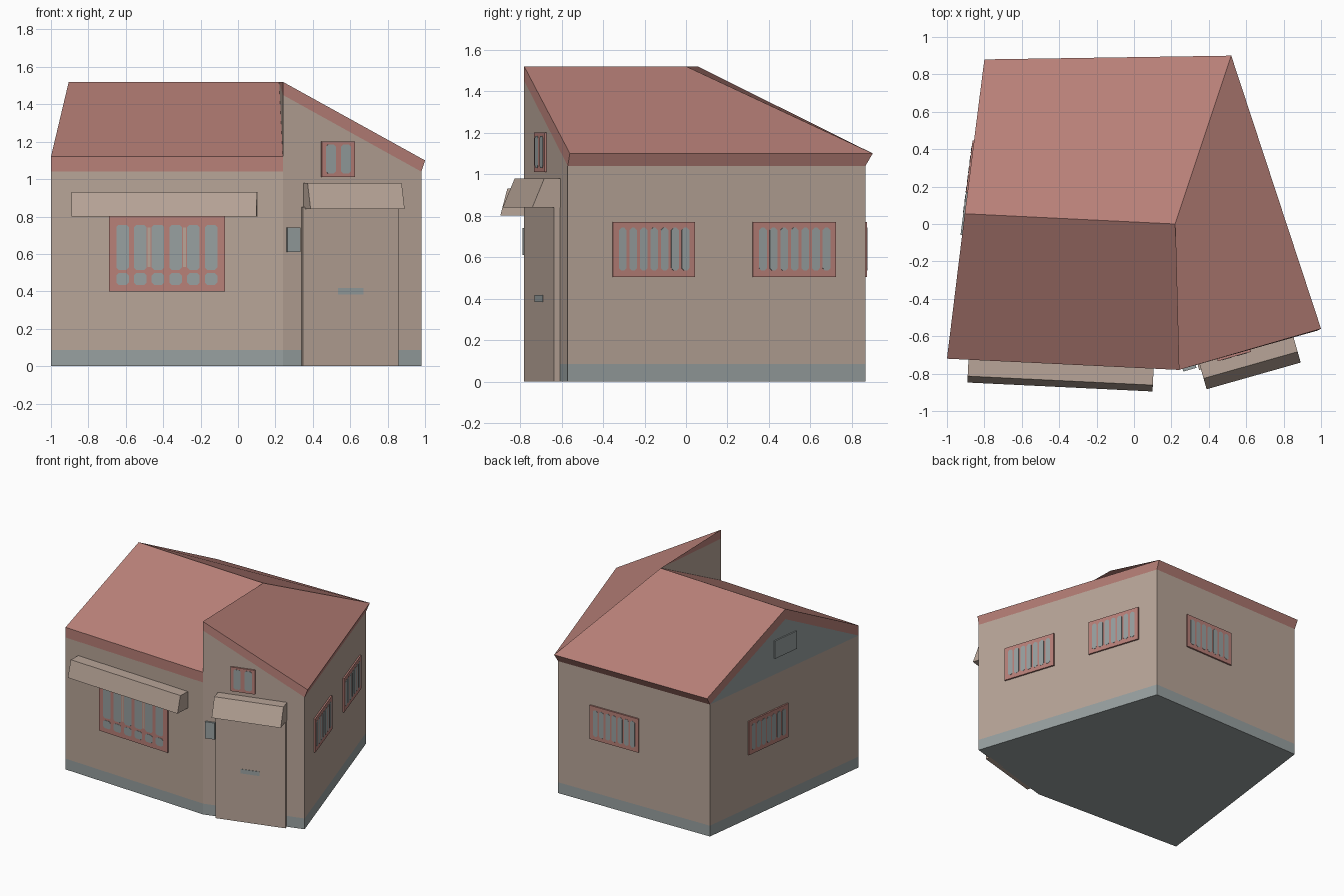
import bpy, bmesh
from mathutils import Vector

cube = bpy.data.objects.get("Cube")
if cube:
    bpy.data.objects.remove(cube)


def material(name, rgb):
    lin = [((c / 255 + 0.055) / 1.055) ** 2.4 for c in rgb] + [1]
    m = bpy.data.materials.new(name)
    m.use_nodes = True
    m.diffuse_color = lin
    m.node_tree.nodes["Principled BSDF"].inputs["Base Color"].default_value = lin
    return m


PLASTER = material("plaster", (184, 165, 152))
RED = material("roof_red", (184, 128, 120))
GREY = material("blue_grey", (152, 160, 160))


def finish(name, bm, mats):
    bmesh.ops.recalc_face_normals(bm, faces=bm.faces)
    me = bpy.data.meshes.new(name)
    bm.to_mesh(me)
    bm.free()
    for m in mats:
        me.materials.append(m)
    ob = bpy.data.objects.new(name, me)
    bpy.context.collection.objects.link(ob)


# Footprint corners and named roof points
pts = {
    "a": (-1, -.72, 1.04), "b": (.24, -.78, 1.04), "c": (.98, -.57, 1.04),
    "d": (.51, .865, 1.04), "e": (-.8, .845, 1.04),
    "A": (-1, -.72, 1.12), "B": (.24, -.78, 1.12), "C": (1, -.56, 1.1),
    "D": (.52, .9, 1.1), "E": (-.8, .88, 1.1),
    "T": (.24, -.78, 1.52), "t": (.24, -.78, 1.45),   # front gable peak, trim below
    "F": (-.905, .055, 1.52), "f": (-.905, .055, 1.44),  # side gable peak, trim below
    "G": (.22, 0, 1.52),
}
P = {k: Vector(v) for k, v in pts.items()}

# House shell: plinth, walls, gables and roof in one skin
bm = bmesh.new()
V = {k: bm.verts.new(v) for k, v in P.items()}
rings = [[bm.verts.new((P[k].x, P[k].y, z)) for k in "abcde"] for z in (0, .085)]
rings.append([V[k] for k in "abcde"])
bm.faces.new(rings[0]).material_index = 2
for level, mat in ((0, 2), (1, 0)):
    lo, hi = rings[level], rings[level + 1]
    for i in range(5):
        j = (i + 1) % 5
        bm.faces.new((lo[i], lo[j], hi[j], hi[i])).material_index = mat
skin = {
    0: ["btc", "BtG"],                       # plaster gables
    1: ["ABGF", "FGDE", "TCDG",              # roof slopes
        "abBA", "cdDC", "deED",              # fascias
        "tcCT", "tTG", "aAFf", "efFE"],      # gable trims
    2: ["afe"],                              # side gable panel
}
for mat, faces in skin.items():
    for f in faces:
        bm.faces.new([V[k] for k in f]).material_index = mat
# Outward normals set explicitly by the closed shell
finish("house", bm, [PLASTER, RED, GREY])


class Wall:
    """Flat frame on a wall: u runs along it, n points outwards."""

    def __init__(self, p, q):
        self.o = Vector((P[p].x, P[p].y, 0))
        d = Vector((P[q].x, P[q].y, 0)) - self.o
        self.len, self.u = d.length, d.normalized()
        self.n = Vector((self.u.y, -self.u.x, 0))

    def at(self, u, n, z):
        return self.o + self.u * u + self.n * n + Vector((0, 0, z))

    def ux(self, x):
        return (x - self.o.x) / self.u.x

    def uy(self, y):
        return (y - self.o.y) / self.u.y


def prism(bm, first, second):
    n = len(first)
    a = [bm.verts.new(v) for v in first]
    b = [bm.verts.new(v) for v in second]
    bm.faces.new(a)
    bm.faces.new(b[::-1])
    for i in range(n):
        bm.faces.new((a[i], a[(i + 1) % n], b[(i + 1) % n], b[i]))


def plate(bm, w, u0, u1, z0, z1, n0, n1, cut=0):
    if cut:
        o = [(u0 + cut, z0), (u1 - cut, z0), (u1, z0 + cut), (u1, z1 - cut),
             (u1 - cut, z1), (u0 + cut, z1), (u0, z1 - cut), (u0, z0 + cut)]
    else:
        o = [(u0, z0), (u1, z0), (u1, z1), (u0, z1)]
    prism(bm, *[[w.at(u, n, z) for u, z in o] for n in (n0, n1)])


def box(name, w, u0, u1, z0, z1, depth, mat):
    bm = bmesh.new()
    plate(bm, w, u0, u1, z0, z1, -.01, depth)
    finish(name, bm, [mat])


def window(name, w, u0, u1, z0, z1, count, rows, side=.035, gap=.022):
    """Red frame with chamfered glass panes in the given height rows."""
    box(name + "_frame", w, u0, u1, z0, z1, .012, RED)
    bm = bmesh.new()
    step = (u1 - u0 - 2 * side + gap) / count
    for i in range(count):
        s = u0 + side + i * step
        for r0, r1 in rows:
            plate(bm, w, s, s + step - gap, r0, r1, .008, .014, .012)
    finish(name + "_panes", bm, [GREY])


def awning(name, w, u0, u1, z0, z1, top, bottom):
    """Flat top with a steep slanted front."""
    bm = bmesh.new()
    prof = [(-.01, z0), (bottom, z0), (top, z1), (-.01, z1)]
    prism(bm, *[[w.at(u, n, z) for n, z in prof] for u in (u0, u1)])
    finish(name, bm, [PLASTER])


front, entry, side = Wall("a", "b"), Wall("b", "c"), Wall("c", "d")
back, left = Wall("d", "e"), Wall("e", "a")

# Front wall
fu0, fu1 = front.ux(-.69), front.ux(-.07)
window("front_window", front, fu0, fu1, .4, .8, 6, [(.435, .497), (.515, .755)], .04, .028)
bm = bmesh.new()
for k in (2, 4):
    mid = fu0 + .026 + k * (fu1 - fu0 - .052) / 6
    plate(bm, front, mid - .008, mid + .008, .53, .74, .008, .013)
finish("front_window_curtain", bm, [PLASTER])
awning("front_awning", front, front.ux(-.885), front.ux(.105), .8, .93, .088, .122)

# Entrance wall
box("door", entry, entry.ux(.34), entry.ux(.85), 0, .85, .03, PLASTER)
box("mail_slot", entry, entry.ux(.526), entry.ux(.662), .383, .417, .033, GREY)
box("meter_box", entry, entry.ux(.26), entry.ux(.33), .61, .74, .015, GREY)
awning("door_awning", entry, entry.ux(.35), entry.ux(.853), .84, .98, .08, .14)
window("entry_window", entry, entry.ux(.445), entry.ux(.622), 1.01, 1.2, 2,
       [(1.03, 1.185)], .022, .03)

# Side, back and gable windows
tall = [(.535, .742)]
for i, (y0, y1) in enumerate(((-.355, .04), (.32, .72))):
    window(f"side_window_{i + 1}", side, side.uy(y0), side.uy(y1), .505, .77, 7, tall, .03, .015)
window("back_window", back, back.ux(.23), back.ux(-.19), .505, .77, 7, tall, .03, .015)
window("left_window", left, left.uy(.445), left.uy(.03), .505, .77, 7, tall, .03, .015)
box("gable_hatch", left, left.uy(.17), left.uy(-.06), 1.17, 1.31, .012, GREY)
